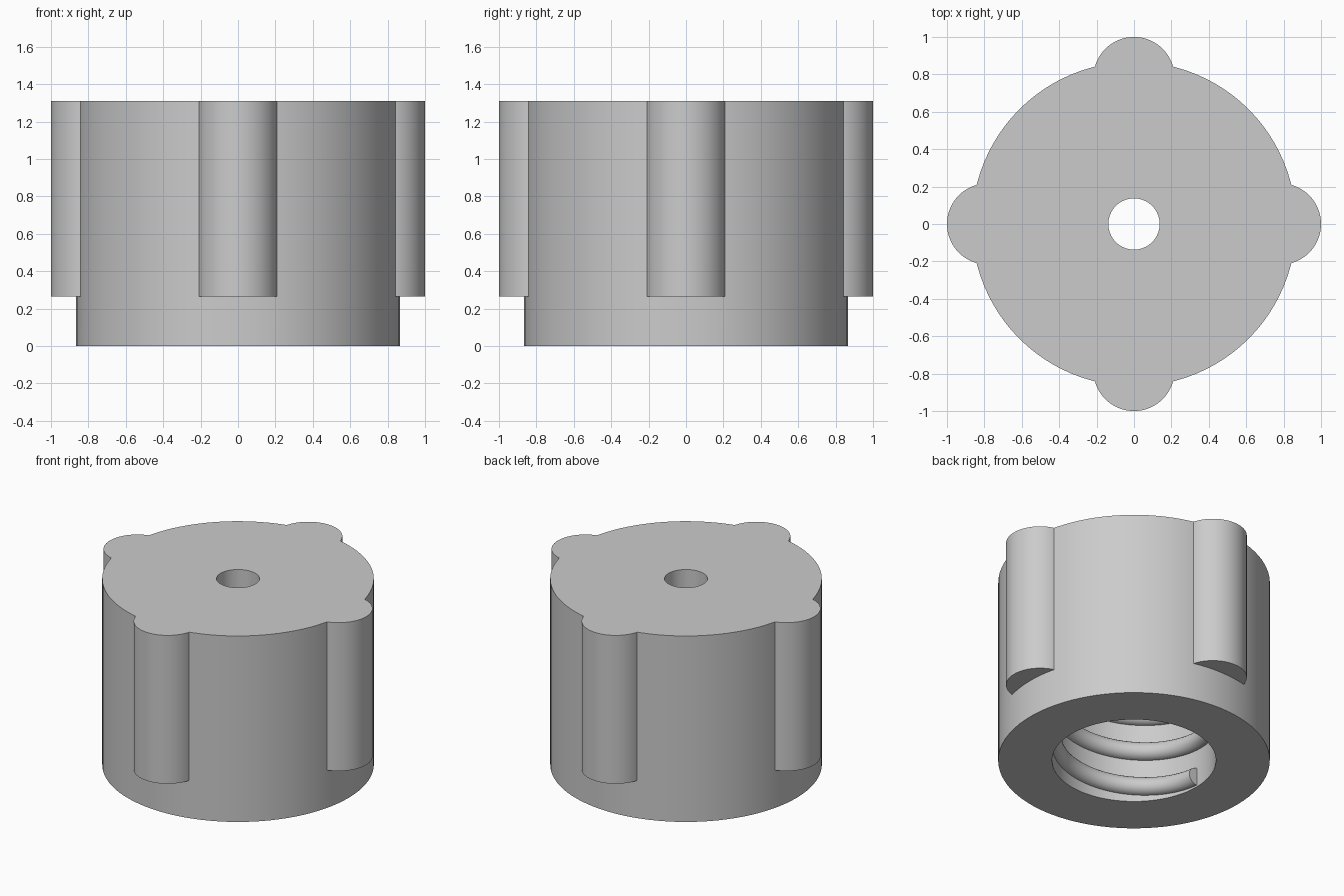
import bpy, bmesh
from math import sin, cos, pi, radians

cube = bpy.data.objects.get("Cube")
if cube:
    bpy.data.objects.remove(cube, do_unlink=True)

HEIGHT, BODY_R, BORE_R, HOLE_R = 1.31, 0.867, 0.523, 0.137
CAVITY_TOP = 1.05
LUG_R, LUG_BOTTOM = 0.217, 0.265
RIDGE_R, PITCH, TURNS = 0.062, 0.257, 3.2
SIDES = 96

grey = bpy.data.materials.new("light grey plastic")
grey.use_nodes = True
colour = (0.6, 0.6, 0.6, 1)
grey.diffuse_color = colour
grey.node_tree.nodes["Principled BSDF"].inputs["Base Color"].default_value = colour


def make_object(name, bm):
    bmesh.ops.recalc_face_normals(bm, faces=bm.faces[:])
    mesh = bpy.data.meshes.new(name)
    bm.to_mesh(mesh)
    bm.free()
    mesh.materials.append(grey)
    obj = bpy.data.objects.new(name, mesh)
    bpy.context.collection.objects.link(obj)
    return obj


def bridge(bm, ring_a, ring_b):
    """Join two closed rings of vertices with quads."""
    n = len(ring_a)
    for i in range(n):
        j = (i + 1) % n
        bm.faces.new((ring_a[i], ring_a[j], ring_b[j], ring_b[i]))


def select_only(obj):
    bpy.ops.object.select_all(action='DESELECT')
    obj.select_set(True)
    bpy.context.view_layer.objects.active = obj


# Cap body: lathed section with a wide cavity below and a small hole on top
section = [(BORE_R, 0), (BODY_R, 0), (BODY_R, HEIGHT), (HOLE_R, HEIGHT),
           (HOLE_R, CAVITY_TOP), (BORE_R, CAVITY_TOP)]
bm = bmesh.new()
rings = []
for s in range(SIDES):
    a = 2 * pi * s / SIDES
    rings.append([bm.verts.new((r * cos(a), r * sin(a), z)) for r, z in section])
for s in range(SIDES):
    bridge(bm, rings[s], rings[(s + 1) % SIDES])
body = make_object("cap_body", bm)

# Four round grip lugs, merged into the body
bm = bmesh.new()
for k in range(4):
    a = k * pi / 2
    made = bmesh.ops.create_cone(bm, cap_ends=True, segments=64, radius1=LUG_R,
                                 radius2=LUG_R, depth=HEIGHT - LUG_BOTTOM)
    offset = ((1 - LUG_R) * cos(a), (1 - LUG_R) * sin(a), (HEIGHT + LUG_BOTTOM) / 2)
    bmesh.ops.translate(bm, verts=made["verts"], vec=offset)
lugs = make_object("grip_lugs", bm)

union = body.modifiers.new("join lugs", 'BOOLEAN')
union.operation = 'UNION'
union.solver = 'EXACT'
union.object = lugs
select_only(body)
bpy.ops.object.modifier_apply(modifier=union.name)
bpy.data.objects.remove(lugs, do_unlink=True)

# Internal thread: half-round ridge swept up a right-handed helix
bm = bmesh.new()
steps = int(TURNS * SIDES)
previous = None
for s in range(steps + 1):
    turn = s / SIDES
    a = 2 * pi * turn - pi
    z0 = 0.074 + PITCH * turn
    profile = [(BORE_R - RIDGE_R * sin(t), z0 - RIDGE_R * cos(t))
               for t in (pi * i / 12 for i in range(13))]
    profile += [(BORE_R + 0.02, z0 + RIDGE_R), (BORE_R + 0.02, z0 - RIDGE_R)]
    ring = [bm.verts.new((r * cos(a), r * sin(a), z)) for r, z in profile]
    if previous:
        bridge(bm, previous, ring)
    if s in (0, steps):
        bm.faces.new(ring)
    previous = ring
thread = make_object("inner_thread", bm)

# Smooth round walls, crisp rims
for obj in (body, thread):
    select_only(obj)
    bpy.ops.object.shade_smooth_by_angle(angle=radians(30))
